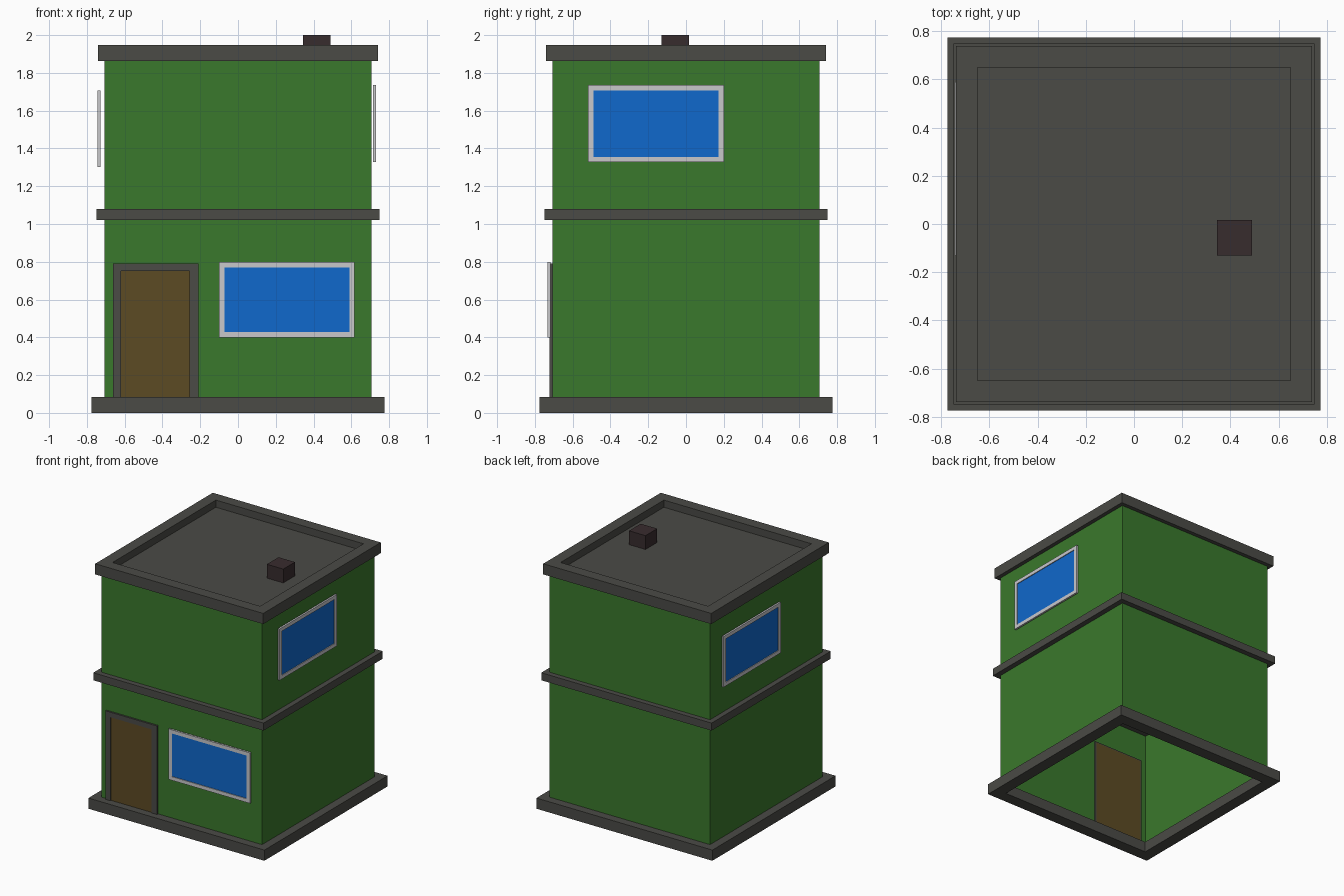
import bpy
import bmesh
from mathutils import Matrix
from math import pi

if "Cube" in bpy.data.objects:
    bpy.data.objects.remove(bpy.data.objects["Cube"])


def material(name, rgb):
    m = bpy.data.materials.new(name)
    m.diffuse_color = (*rgb, 1)
    m.use_nodes = True
    m.node_tree.nodes["Principled BSDF"].inputs["Base Color"].default_value = m.diffuse_color
    return m


GREEN = material("green wall", (0.042, 0.188, 0.025))
GREY = material("dark grey trim", (0.069, 0.069, 0.061))
WHITE = material("pale frame", (0.58, 0.58, 0.60))
BLUE = material("blue glass", (0.005, 0.138, 0.604))
BROWN = material("brown door", (0.107, 0.069, 0.017))
DARK = material("dark chimney", (0.039, 0.025, 0.027))


def finish(name, bm, mat, matrix=None):
    bmesh.ops.recalc_face_normals(bm, faces=bm.faces)
    if matrix:
        bm.transform(matrix)
    me = bpy.data.meshes.new(name)
    bm.to_mesh(me)
    bm.free()
    me.materials.append(mat)
    ob = bpy.data.objects.new(name, me)
    bpy.context.collection.objects.link(ob)
    return ob


def box(name, lo, hi, mat, matrix=None):
    bm = bmesh.new()
    bmesh.ops.create_cube(bm, size=1)
    for v in bm.verts:
        v.co = [(a + b) / 2 + c * (b - a) for a, b, c in zip(lo, hi, v.co)]
    return finish(name, bm, mat, matrix)


def sweep_square(name, profile, mat, closed=True):
    """Sweep (half width, z) points around a square."""
    bm = bmesh.new()
    corners = [(-1, -1), (1, -1), (1, 1), (-1, 1)]
    rings = [[bm.verts.new((sx * r, sy * r, z)) for sx, sy in corners]
             for r, z in profile]
    n = len(rings)
    for i in range(n if closed else n - 1):
        a, b = rings[i], rings[(i + 1) % n]
        for k in range(4):
            j = (k + 1) % 4
            bm.faces.new((a[k], a[j], b[j], b[k]))
    if not closed and n > 2:
        bm.faces.new(rings[-1])
        bm.faces.new(rings[0])
    return finish(name, bm, mat)


def frame(name, outer, inner, y0, y1, mat, matrix=None):
    """Rectangular frame facing -y; rectangles are x0, x1, z0, z1."""
    bm = bmesh.new()

    def ring(r, y):
        x0, x1, z0, z1 = r
        return [bm.verts.new((x, y, z)) for x, z in
                ((x0, z0), (x1, z0), (x1, z1), (x0, z1))]
    rings = [ring(outer, y0), ring(inner, y0), ring(inner, y1), ring(outer, y1)]
    for i in range(4):
        a, b = rings[i], rings[(i + 1) % 4]
        for k in range(4):
            j = (k + 1) % 4
            bm.faces.new((a[k], a[j], b[j], b[k]))
    return finish(name, bm, mat, matrix)


def window(name, x0, x1, z0, z1, y, angle):
    m = Matrix.Rotation(angle, 4, 'Z')
    t = 0.029
    inner = (x0 + t, x1 - t, z0 + t, z1 - t)
    frame(name + "_frame", (x0, x1, z0, z1), inner, y, y + 0.015, WHITE, m)
    box(name + "_glass", (inner[0], y + 0.006, inner[2]),
        (inner[1], y + 0.014, inner[3]), BLUE, m)


# Wall shell, open underneath
sweep_square("walls", [(0.708, 0.04), (0.708, 1.88)], GREEN, closed=False)

# Horizontal trims
for name, ro, ri, z0, z1 in (("base_plinth", 0.775, 0.68, 0.0, 0.085),
                             ("floor_band", 0.75, 0.67, 1.02, 1.08)):
    sweep_square(name, [(ro, z0), (ro, z1), (ri, z1), (ri, z0)], GREY)

# Flat roof with parapet
sweep_square("roof", [(0.74, 1.862), (0.74, 1.947), (0.65, 1.947), (0.65, 1.89)],
             GREY, closed=False)
box("chimney", (0.345, -0.13, 1.885), (0.49, 0.017, 2.0), DARK)

# Door and its surround
frame("door_frame", (-0.662, -0.208, 0.07, 0.79), (-0.62, -0.258, 0.07, 0.75),
      -0.722, -0.70, GREY)
box("door", (-0.65, -0.714, 0.07), (-0.22, -0.698, 0.78), BROWN)

# Windows: front, right and left
window("front_window", -0.10, 0.618, 0.398, 0.80, -0.732, 0)
window("right_window", -0.52, 0.20, 1.327, 1.737, -0.731, pi / 2)
window("left_window", -0.59, 0.13, 1.302, 1.706, -0.744, -pi / 2)
